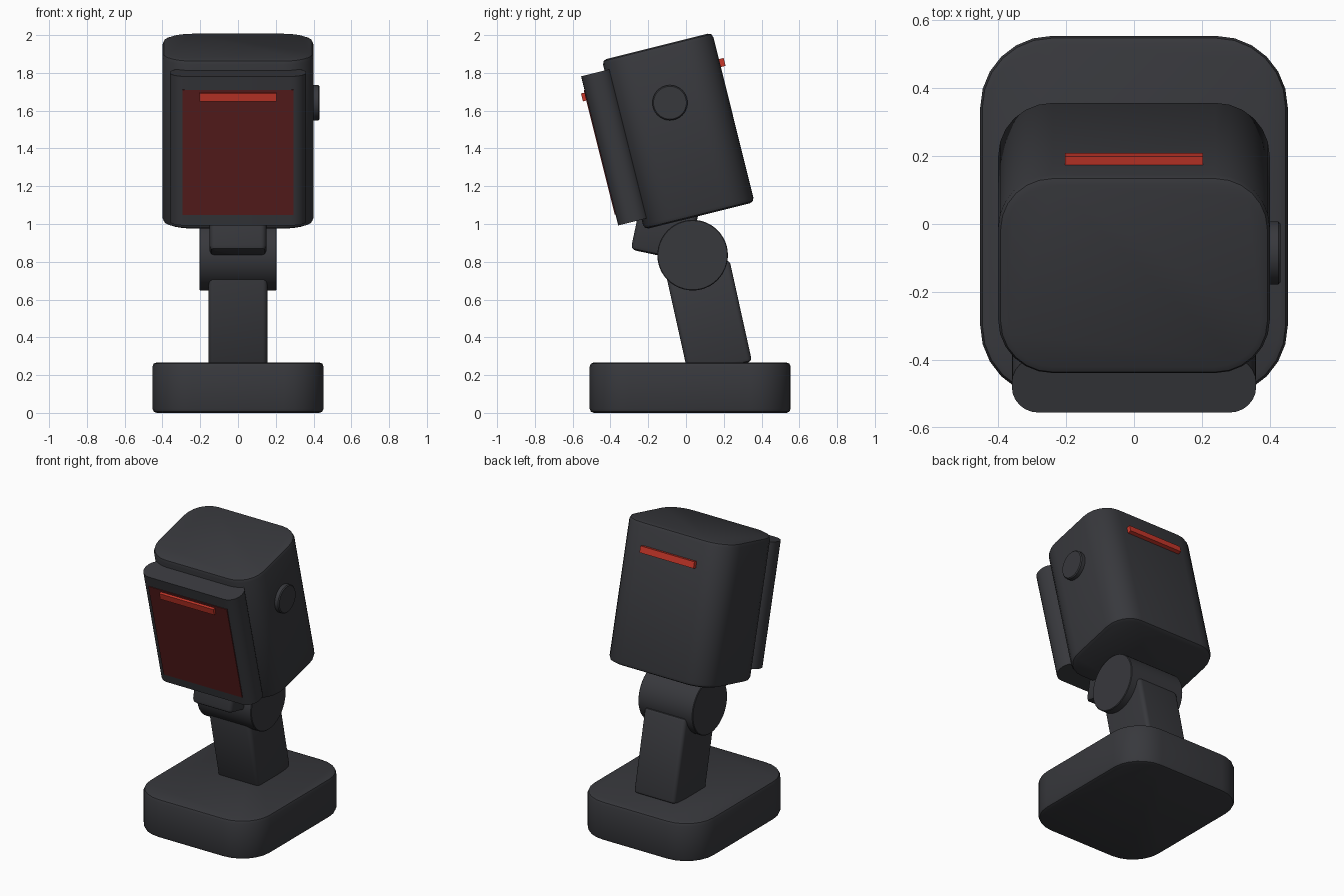
import bpy
import bmesh
from math import radians, pi
from mathutils import Matrix, Vector

old = bpy.data.objects.get("Cube")
if old:
    bpy.data.objects.remove(old, do_unlink=True)


def material(name, rgb):
    mat = bpy.data.materials.new(name)
    mat.use_nodes = True
    color = (*rgb, 1.0)
    mat.diffuse_color = color
    node = mat.node_tree.nodes["Principled BSDF"]
    node.inputs["Base Color"].default_value = color
    node.inputs["Roughness"].default_value = 0.6
    return mat


BODY = material("charcoal", (0.039, 0.040, 0.046))
SCREEN = material("dark red", (0.105, 0.013, 0.013))
LIGHT = material("bright red", (0.58, 0.038, 0.023))


def finish(name, bm, mat, tilt, center):
    bmesh.ops.recalc_face_normals(bm, faces=bm.faces)
    mesh = bpy.data.meshes.new(name)
    bm.to_mesh(mesh)
    bm.free()
    mesh.materials.append(mat)
    obj = bpy.data.objects.new(name, mesh)
    bpy.context.collection.objects.link(obj)
    # Centers are given in the tilted frame, which turns about the world x axis
    obj.matrix_world = Matrix.Rotation(radians(tilt), 4, 'X') @ Matrix.Translation(center)
    bpy.ops.object.select_all(action='DESELECT')
    obj.select_set(True)
    bpy.context.view_layer.objects.active = obj
    bpy.ops.object.shade_smooth_by_angle(angle=radians(35))
    return obj


def block(name, mat, x, y, z, tilt=0, corner=0, edge=0):
    """Box from (min, max) ranges, with rounded upright corners and softened rims."""
    low, high = Vector((x[0], y[0], z[0])), Vector((x[1], y[1], z[1]))
    size = high - low
    bm = bmesh.new()
    bmesh.ops.create_cube(bm, size=1, matrix=Matrix.Diagonal((*size, 1)))
    if corner:
        upright = [e for e in bm.edges if abs(e.verts[0].co.z - e.verts[1].co.z) > size.z / 2]
        bmesh.ops.bevel(bm, geom=upright, offset=corner, segments=6, profile=0.5,
                        affect='EDGES')
    if edge:
        rims = [e for e in bm.edges if abs(e.verts[0].co.z - e.verts[1].co.z) < size.z / 2]
        bmesh.ops.bevel(bm, geom=rims, offset=edge, segments=2, profile=0.5,
                        affect='EDGES')
    return finish(name, bm, mat, tilt, (low + high) / 2)


def disc(name, mat, radius, x, y, z, edge=0):
    """Cylinder lying along x."""
    bm = bmesh.new()
    bmesh.ops.create_cone(bm, cap_ends=True, segments=48, radius1=radius, radius2=radius,
                          depth=x[1] - x[0], matrix=Matrix.Rotation(pi / 2, 4, 'Y'))
    if edge:
        rims = [e for e in bm.edges if abs(e.verts[0].co.x - e.verts[1].co.x) < 1e-4]
        bmesh.ops.bevel(bm, geom=rims, offset=edge, segments=1, affect='EDGES')
    return finish(name, bm, mat, 0, Vector(((x[0] + x[1]) / 2, y, z)))


# Foot and leaning arm
block("base", BODY, (-0.453, 0.453), (-0.51, 0.554), (0, 0.267), corner=0.21, edge=0.022)
block("arm", BODY, (-0.155, 0.155), (0.055, 0.40), (0.19, 0.74),
      tilt=12.5, corner=0.025, edge=0.02)

# Hinge barrel and the bracket that carries the head
disc("hinge", BODY, 0.187, (-0.205, 0.205), 0.035, 0.835, edge=0.004)
block("bracket", BODY, (-0.15, 0.15), (-0.466, -0.155), (0.785, 1.09),
      tilt=-12, corner=0.03, edge=0.025)

# Tilted head, with every piece sharing one lean
LEAN = 14
block("head", BODY, (-0.4, 0.4), (0.02, 0.622), (0.995, 1.92),
      tilt=LEAN, corner=0.16, edge=0.025)
block("front_panel", BODY, (-0.36, 0.36), (-0.108, 0.06), (1.05, 1.863),
      tilt=LEAN, corner=0.078)
block("screen", SCREEN, (-0.295, 0.295), (-0.112, -0.104), (1.109, 1.79), tilt=LEAN)
for name, depth in (("front_light", (-0.13, -0.1)), ("rear_light", (0.6, 0.648))):
    block(name, LIGHT, (-0.203, 0.203), depth, (1.732, 1.775), tilt=LEAN)

# Side dial
disc("side_dial", BODY, 0.093, (0.38, 0.431), -0.085, 1.642, edge=0.006)
